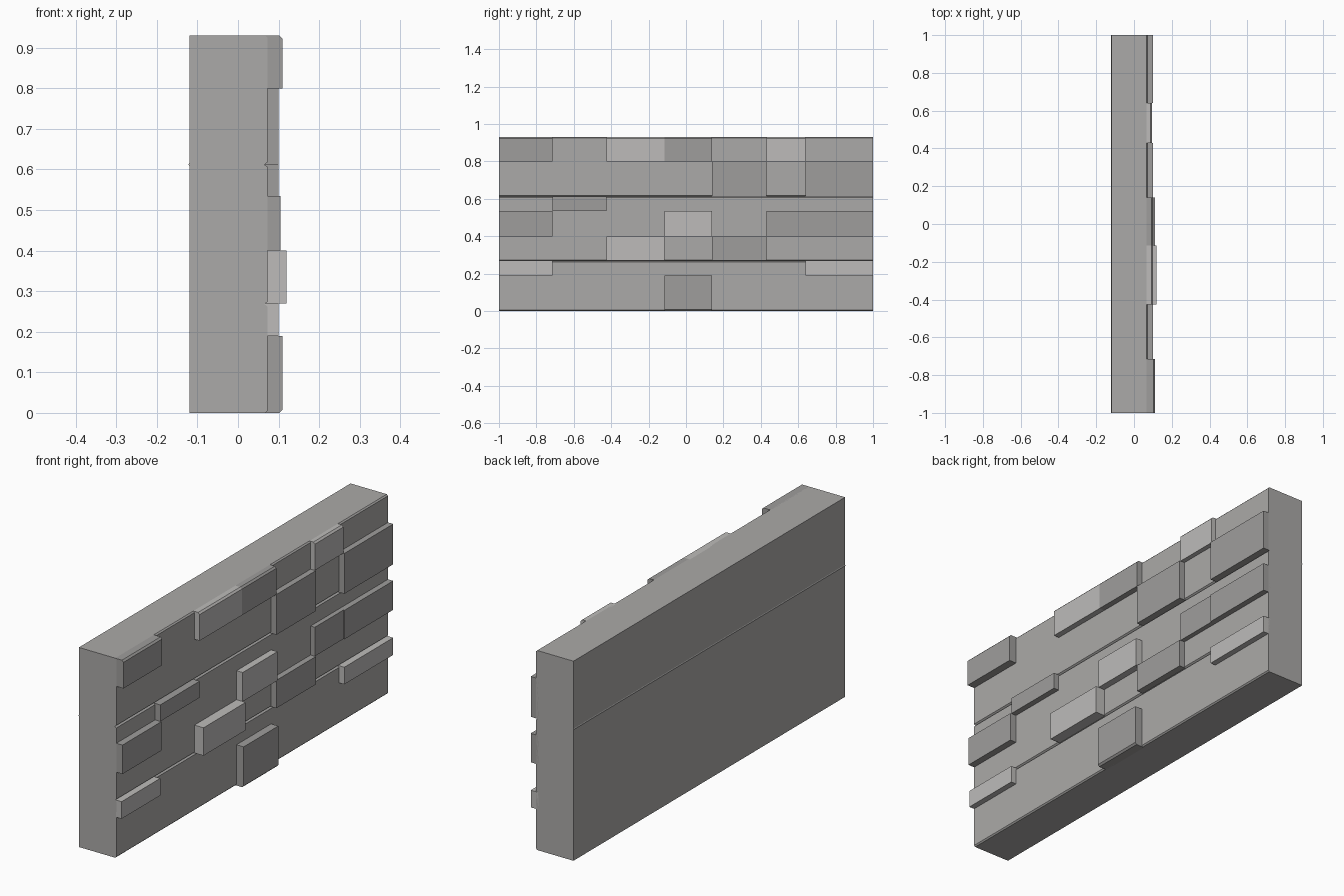
import bpy, bmesh

if "Cube" in bpy.data.objects:
    bpy.data.objects.remove(bpy.data.objects["Cube"])

BACK, FACE, TOP = -0.12, 0.073, 0.93
COLS = [-1, -0.715, -0.425, -0.115, 0.14, 0.43, 0.64, 1]
ROWS = [0, 0.19, 0.27, 0.40, 0.535, 0.612, 0.80, 0.93]


def material(name, v):
    m = bpy.data.materials.new(name)
    m.diffuse_color = (v * 1.02, v, v * 0.98, 1)
    m.use_nodes = True
    m.node_tree.nodes["Principled BSDF"].inputs["Base Color"].default_value = m.diffuse_color
    return m


STONE = material("stone", 0.40)
LIGHT = material("light_stone", 0.50)
DARK = material("dark_stone", 0.34)


def extrude_y(name, profile, y0, y1, mat):
    """Extrude an (x, z) profile along y."""
    bm = bmesh.new()
    f = bm.faces.new([bm.verts.new((x, y0, z)) for x, z in profile])
    ext = bmesh.ops.extrude_face_region(bm, geom=[f])["geom"]
    verts = [g for g in ext if isinstance(g, bmesh.types.BMVert)]
    bmesh.ops.translate(bm, verts=verts, vec=(0, y1 - y0, 0))
    bmesh.ops.recalc_face_normals(bm, faces=bm.faces)
    me = bpy.data.meshes.new(name)
    bm.to_mesh(me)
    bm.free()
    me.materials.append(mat)
    ob = bpy.data.objects.new(name, me)
    bpy.context.collection.objects.link(ob)
    return ob


# Wall slab with small bevelled front edges and two mortar grooves
g = 0.006
profile = [(BACK, 0), (FACE - g, 0), (FACE, g)]
for z in (0.268, 0.612):
    profile += [(FACE, z - g), (FACE - 0.008, z), (FACE, z + g)]
profile += [(FACE, TOP - g), (FACE - g, TOP), (BACK, TOP)]
extrude_y("wall_slab", profile, -1, 1, STONE)

# Thin seam along the back
extrude_y("back_seam", [(BACK, 0.608), (BACK - 0.002, 0.612), (BACK, 0.616)],
          -1, 1, STONE)

# Raised stones: column, row, front x, shade
STONES = [
    (0, 6, 0.11, DARK), (2, 6, 0.10, LIGHT), (3, 6, 0.10, DARK), (5, 6, 0.095, LIGHT),
    (4, 5, 0.10, DARK), (6, 5, 0.10, DARK),
    (1, 4, 0.10, DARK),
    (0, 3, 0.105, DARK), (3, 3, 0.105, LIGHT), (5, 3, 0.095, DARK), (6, 3, 0.10, DARK),
    (2, 2, 0.12, LIGHT), (4, 2, 0.10, DARK),
    (0, 1, 0.10, LIGHT), (6, 1, 0.10, LIGHT),
    (3, 0, 0.11, DARK),
]
for i, (c, r, x, mat) in enumerate(STONES):
    z0, z1 = ROWS[r], ROWS[r + 1]
    b = 0.008
    p = [(0.06, z0)]
    # Stones on the wall's top and bottom edge get an eased corner
    p += [(x - b, z0), (x, z0 + b)] if r == 0 else [(x, z0)]
    p += [(x, z1 - b), (x - b, z1)] if r == 6 else [(x, z1)]
    p += [(0.06, z1)]
    extrude_y(f"raised_stone_{i:02d}", p, COLS[c], COLS[c + 1], mat)
